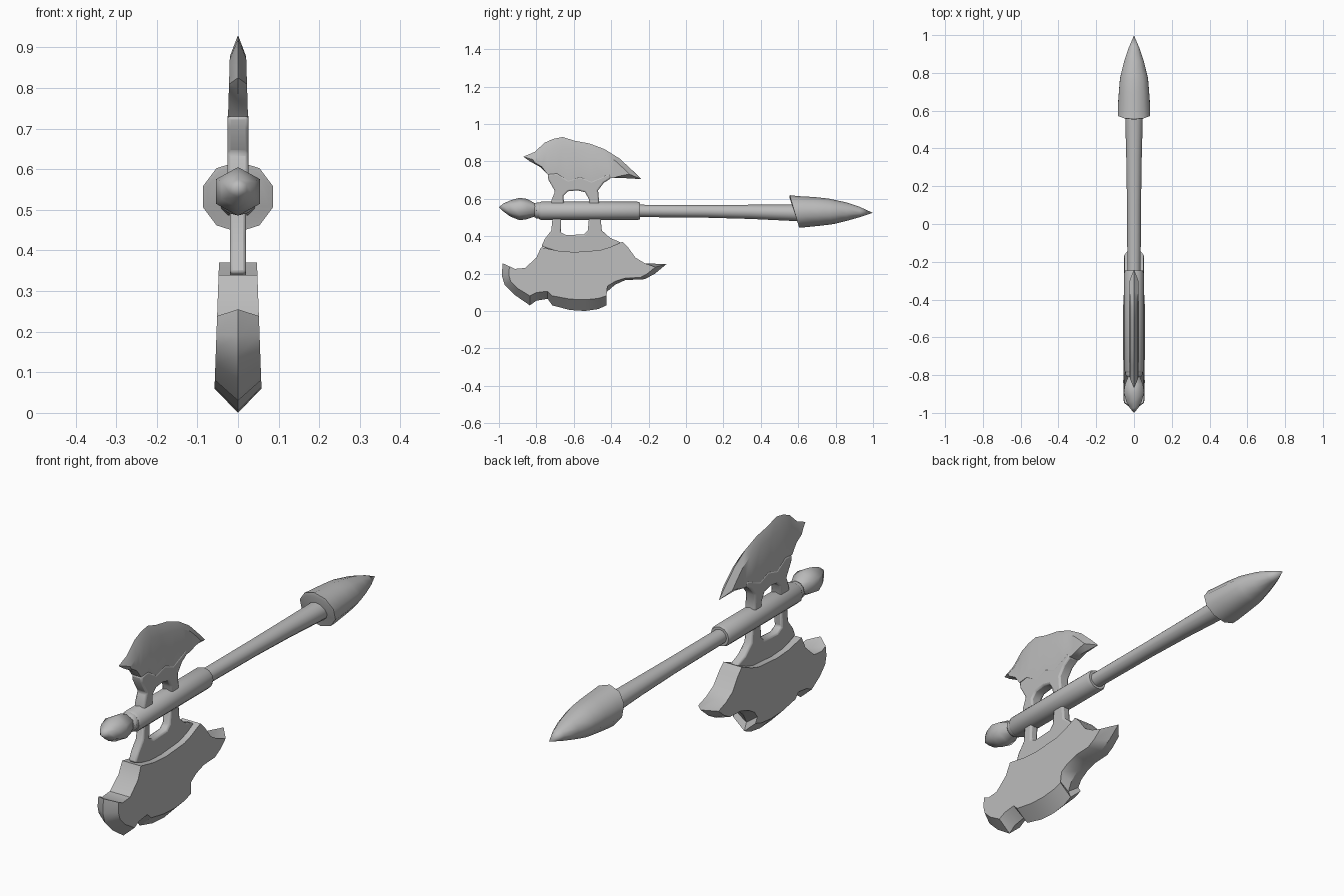
import bpy, bmesh, math

cube = bpy.data.objects.get("Cube")
if cube:
    bpy.data.objects.remove(cube, do_unlink=True)

grey = bpy.data.materials.new("plain grey")
grey.use_nodes = True
colour = (0.5, 0.5, 0.5, 1)
grey.diffuse_color = colour
grey.node_tree.nodes["Principled BSDF"].inputs["Base Color"].default_value = colour


def finish(name, bm, angle=35):
    bmesh.ops.remove_doubles(bm, verts=bm.verts, dist=1e-5)
    bmesh.ops.recalc_face_normals(bm, faces=bm.faces)
    mesh = bpy.data.meshes.new(name)
    bm.to_mesh(mesh)
    bm.free()
    mesh.materials.append(grey)
    obj = bpy.data.objects.new(name, mesh)
    bpy.context.collection.objects.link(obj)
    bpy.ops.object.select_all(action='DESELECT')
    obj.select_set(True)
    bpy.context.view_layer.objects.active = obj
    bpy.ops.object.shade_smooth_by_angle(angle=math.radians(angle))
    return obj


def bridge(bm, a, b):
    n = len(a)
    for i in range(n):
        j = (i + 1) % n
        bm.faces.new((a[i], a[j], b[j], b[i]))


def turned(name, rings, sides, angle=35):
    """Rings along y: (y, centre z, x radius, z radius, lean)."""
    bm = bmesh.new()
    loops = []
    for y, zc, rx, rz, lean in rings:
        loop = []
        for i in range(sides):
            a = 2 * math.pi * i / sides
            s, c = math.sin(a), math.cos(a)
            loop.append(bm.verts.new((rx * s, y - lean * c, zc + rz * c)))
        loops.append(loop)
    for a, b in zip(loops, loops[1:]):
        bridge(bm, a, b)
    bm.faces.new(loops[0])
    bm.faces.new(loops[-1])
    return finish(name, bm, angle)


def blade(name, outline, spine, thickness):
    """Outline points (y, z, k): k pulls the flat cheeks in from the cutting edge."""
    y0, y1, zs = spine
    bm = bmesh.new()
    left, edge, right = [], [], []
    for y, z, k in outline:
        ty = min(max(y, y0), y1)
        iy, iz = y + (ty - y) * k, z + (zs - z) * k
        t = thickness(iz)
        left.append(bm.verts.new((t, iy, iz)))
        edge.append(bm.verts.new((0, y, z)))
        right.append(bm.verts.new((-t, iy, iz)))
    bridge(bm, left, edge)
    bridge(bm, edge, right)
    caps = [bm.faces.new(left), bm.faces.new(right)]
    bmesh.ops.triangulate(bm, faces=caps)
    return finish(name, bm, 32)


def bracket(name, outline, t):
    bm = bmesh.new()
    a = [bm.verts.new((t, y, z)) for y, z in outline]
    b = [bm.verts.new((-t, y, z)) for y, z in outline]
    bridge(bm, a, b)
    bm.faces.new(a)
    bm.faces.new(b)
    obj = finish(name, bm, 50)
    bev = obj.modifiers.new("rounded edges", 'BEVEL')
    bev.width = 0.008
    bev.segments = 2
    bev.limit_method = 'ANGLE'
    bev.angle_limit = math.radians(50)


# Handle, sleeve and end pieces
turned("shaft", [(-0.8, .537, .034, .034, 0), (-.25, .535, .035, .033, 0),
                 (.1, .533, .037, .034, 0), (.35, .53, .041, .038, 0),
                 (.62, .524, .048, .045, 0)], 12)
turned("sleeve", [(-.785, .535, .046, .044, 0), (-.775, .535, .052, .049, 0),
                  (-.26, .535, .052, .049, 0), (-.245, .535, .046, .044, 0)], 12)
turned("pommel_collar", [(-.81, .537, .036, .036, 0), (-.80, .537, .044, .042, 0),
                         (-.785, .537, .044, .042, 0)], 12)
turned("pommel", [(-1, .555, 0, 0, 0), (-.975, .553, .025, .022, 0),
                  (-.94, .548, .047, .043, 0), (-.89, .545, .063, .06, 0),
                  (-.85, .545, .055, .054, 0), (-.80, .54, .032, .032, 0)], 6, 60)
turned("end_spike", [(.578, .532, .08, .075, .025), (.58, .532, .09, .087, .025),
                     (.62, .531, .09, .083, .02), (.70, .532, .084, .077, .01),
                     (.77, .532, .078, .069, .008), (.795, .531, .072, .064, .005),
                     (.86, .531, .055, .049, 0), (.93, .529, .031, .027, 0),
                     (.998, .525, 0, 0, 0)], 10, 40)

# Open arches joining the blades to the sleeve
bracket("upper_bracket", [
    (-.72, .535), (-.72, .59), (-.70, .64), (-.735, .70), (-.74, .73), (-.69, .737),
    (-.63, .70), (-.565, .718), (-.505, .695), (-.45, .718), (-.41, .735), (-.40, .71),
    (-.44, .685), (-.47, .645), (-.465, .59), (-.465, .535), (-.515, .535), (-.52, .60),
    (-.54, .635), (-.58, .645), (-.63, .64), (-.655, .615), (-.65, .535)], .026)
bracket("lower_bracket", [
    (-.71, .535), (-.72, .43), (-.755, .385), (-.773, .345), (-.675, .31), (-.595, .30),
    (-.46, .31), (-.41, .33), (-.345, .365), (-.405, .39), (-.45, .43), (-.46, .535),
    (-.515, .535), (-.525, .43), (-.545, .41), (-.64, .405), (-.67, .42), (-.665, .535)], .02)

# Small upper blade
blade("upper_blade", [
    (-.87, .825, .35), (-.81, .85, .35), (-.755, .9, .35), (-.71, .92, .35),
    (-.66, .93, .35), (-.595, .91, .35), (-.515, .895, .35), (-.435, .865, .35),
    (-.355, .815, .35), (-.285, .75, .35), (-.24, .705, .35), (-.325, .71, .2),
    (-.39, .71, 0), (-.45, .71, 0), (-.505, .69, 0), (-.565, .715, 0), (-.63, .695, 0),
    (-.69, .735, 0), (-.74, .73, 0), (-.78, .77, .15), (-.835, .8, .2)],
    (-.72, -.42, .78), lambda z: .0245 - .03 * max(0, z - .73))

# Large lower blade with hooked horns
blade("lower_blade", [
    (-.775, .34, 0), (-.80, .285, 0), (-.86, .23, 0), (-.915, .225, 0), (-.98, .255, .3),
    (-.985, .19, .3), (-.97, .14, .3), (-.915, .085, .3), (-.835, .03, .3),
    (-.80, .055, .3), (-.74, .065, .3), (-.715, .03, .3), (-.62, .005, .3),
    (-.54, 0, .3), (-.47, .01, .3), (-.425, .03, .3), (-.44, .065, .3),
    (-.42, .105, .3), (-.38, .14, .3), (-.325, .165, .3), (-.22, .17, .3),
    (-.165, .2, .3), (-.105, .25, .3), (-.22, .255, 0), (-.27, .285, 0),
    (-.31, .34, 0), (-.34, .37, 0), (-.41, .34, 0), (-.46, .325, 0),
    (-.595, .315, 0), (-.675, .32, 0)],
    (-.86, -.3, .2), lambda z: min(.058, .06 - .036 * z))
